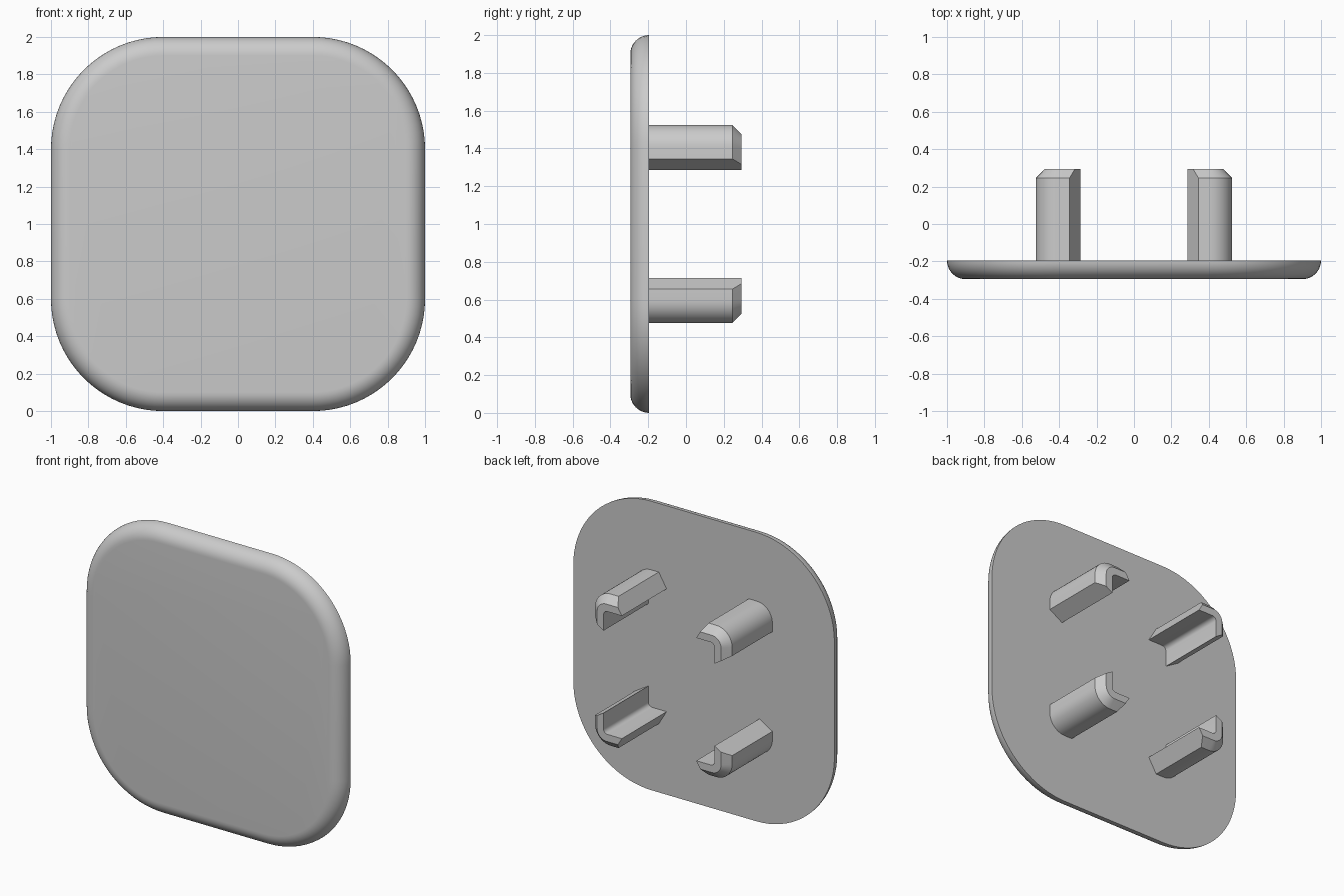
import bpy
import bmesh
from math import sin, cos, pi, radians

cube = bpy.data.objects.get("Cube")
if cube:
    bpy.data.objects.remove(cube, do_unlink=True)

grey = bpy.data.materials.new("light_grey_plastic")
grey.use_nodes = True
colour = (0.6, 0.6, 0.6, 1)
grey.diffuse_color = colour
grey.node_tree.nodes["Principled BSDF"].inputs["Base Color"].default_value = colour


def arc(cx, cz, r, start, end, steps):
    angles = [start + (end - start) * i / steps for i in range(steps + 1)]
    return [(cx + r * cos(a), cz + r * sin(a)) for a in angles]


def loft(name, sections):
    """Skin a list of (y, outline) sections and cap both ends."""
    bm = bmesh.new()
    rings = [[bm.verts.new((x, y, z)) for x, z in pts] for y, pts in sections]
    n = len(rings[0])
    for a, b in zip(rings, rings[1:]):
        for i in range(n):
            j = (i + 1) % n
            bm.faces.new((a[i], a[j], b[j], b[i]))
    bm.faces.new(rings[0])
    bm.faces.new(rings[-1])
    bmesh.ops.recalc_face_normals(bm, faces=bm.faces)
    mesh = bpy.data.meshes.new(name)
    bm.to_mesh(mesh)
    bm.free()
    mesh.materials.append(grey)
    obj = bpy.data.objects.new(name, mesh)
    bpy.context.collection.objects.link(obj)
    bpy.ops.object.select_all(action="DESELECT")
    obj.select_set(True)
    bpy.context.view_layer.objects.active = obj
    bpy.ops.object.shade_smooth_by_angle(angle=radians(25))
    return obj


# Cover plate: rounded square with a quarter-round front edge
BACK, FRONT, EDGE, CORNER = -0.195, -0.295, 0.1, 0.6


def rounded_square(inset):
    pts = []
    c = 1 - CORNER
    for k, (sx, sz) in enumerate([(1, 1), (-1, 1), (-1, -1), (1, -1)]):
        pts += arc(sx * c, 1 + sz * c, CORNER - inset, k * pi / 2, (k + 1) * pi / 2, 20)
    return pts


steps = 10
plate = [(BACK - EDGE * sin(i / steps * pi / 2),
          rounded_square(EDGE * (1 - cos(i / steps * pi / 2)))) for i in range(steps + 1)]
loft("cover_plate", plate)


# Corner clips: angle sections with slanted arm ends and a chamfered tip
def angle_section(inset, sx, sz):
    outer, inner, tip, r, fillet = 0.525, 0.425, 0.285, 0.12, 0.03
    end = 0.345 - 0.6 * inset
    pts = [(outer - inset, end)]
    pts += arc(outer - r, outer - r, r - inset, 0, pi / 2, 10)
    pts += [(end, outer - inset), (tip, inner)]
    pts += arc(inner - fillet, inner - fillet, fillet, pi / 2, 0, 5)
    pts += [(inner, tip)]
    return [(sx * u, 1 + sz * v) for u, v in pts]


for side, sx in (("left", 1), ("right", -1)):
    for level, sz in (("upper", 1), ("lower", -1)):
        loft(f"{level}_{side}_clip", [
            (BACK - 0.02, angle_section(0, sx, sz)),
            (0.245, angle_section(0, sx, sz)),
            (0.295, angle_section(0.05, sx, sz))])
